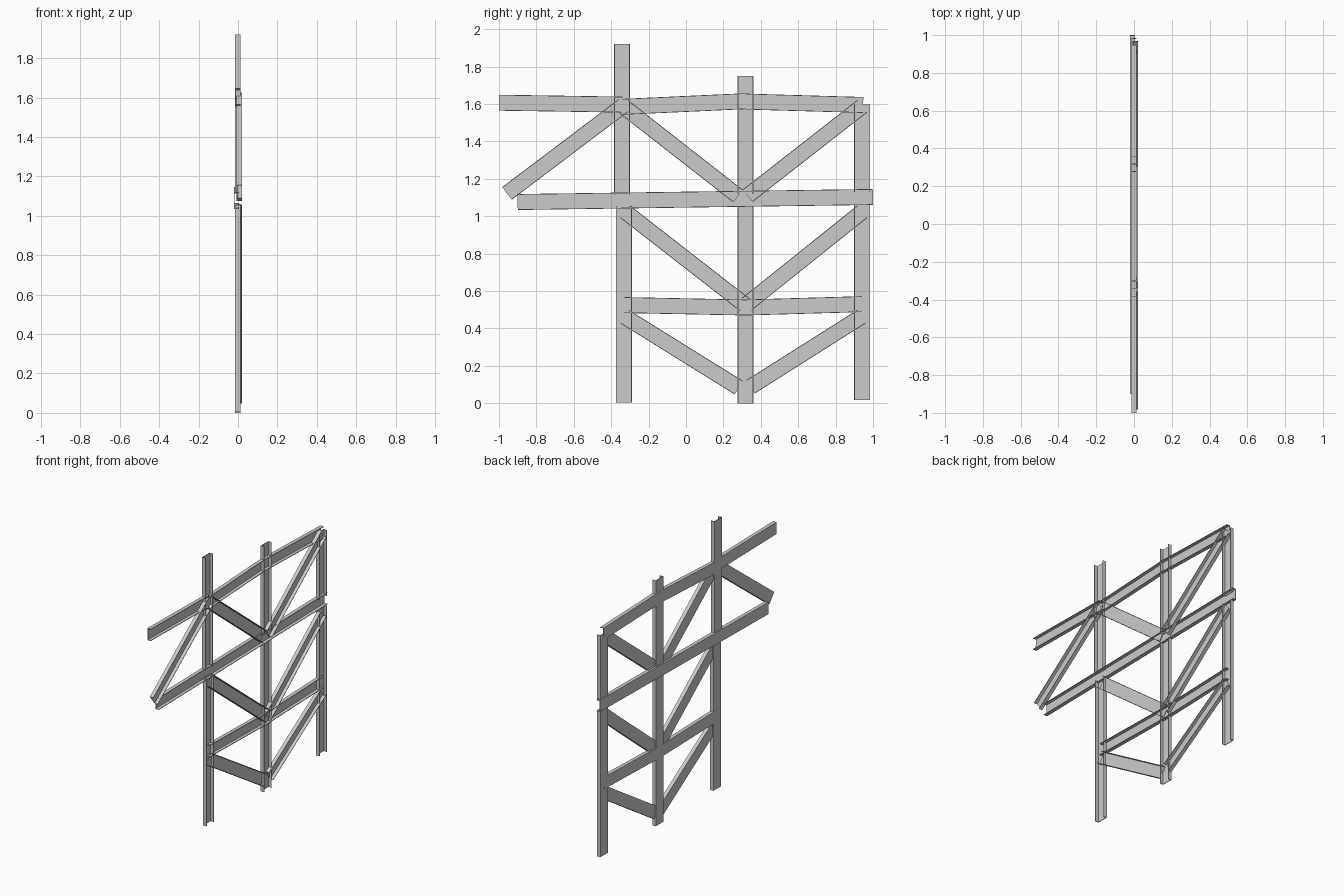
import bpy, bmesh
from mathutils import Vector

if "Cube" in bpy.data.objects:
    bpy.data.objects.remove(bpy.data.objects["Cube"])

W, D, T = 0.085, 0.027, 0.004   # channel width, depth, sheet thickness


def channel(name, a, b, x0):
    """U-channel from a to b (y, z), web at x0, open towards +x."""
    a, b = Vector((0, *a)), Vector((0, *b))
    side = Vector((1, 0, 0)).cross((b - a).normalized())
    h = W / 2
    profile = [(0, -h), (D, -h), (D, -h + T), (T, -h + T),
               (T, h - T), (D, h - T), (D, h), (0, h)]
    bm = bmesh.new()
    verts = [bm.verts.new(a + Vector((x0 + px, 0, 0)) + side * s) for px, s in profile]
    face = bm.faces.new(verts)
    ext = bmesh.ops.extrude_face_region(bm, geom=[face], use_keep_orig=True)
    moved = [g for g in ext["geom"] if isinstance(g, bmesh.types.BMVert)]
    bmesh.ops.translate(bm, verts=moved, vec=b - a)
    bmesh.ops.recalc_face_normals(bm, faces=bm.faces)
    mesh = bpy.data.meshes.new(name)
    bm.to_mesh(mesh)
    bm.free()
    obj = bpy.data.objects.new(name, mesh)
    bpy.context.collection.objects.link(obj)


# Upright posts: y, bottom, top
for name, y, z0, z1 in [
        ("lower_post_left", -0.332, 0.005, 1.055),
        ("lower_post_middle", 0.318, 0.0, 1.055),
        ("lower_post_right", 0.942, 0.018, 1.06),
        ("upper_post_left", -0.342, 1.117, 1.92),
        ("upper_post_middle", 0.318, 1.12, 1.75),
        ("upper_post_right", 0.942, 1.13, 1.598)]:
    channel(name, (y, z0), (y, z1), -0.014)

# Long floor beam behind the posts
channel("floor_beam", (-0.9, 1.076), (0.999, 1.103), -0.021)

# Slightly sagging horizontal rails
for name, a, b in [
        ("top_rail_left", (-1.0, 1.607), (-0.34, 1.597)),
        ("top_rail_middle", (-0.34, 1.585), (0.318, 1.615)),
        ("top_rail_right", (0.318, 1.613), (0.947, 1.595)),
        ("middle_rail_left", (-0.33, 0.525), (0.318, 0.512)),
        ("middle_rail_right", (0.318, 0.512), (0.94, 0.53))]:
    channel(name, a, b, -0.0145)

# Diagonal braces
for name, a, b in [
        ("top_brace_left", (-0.957, 1.122), (-0.335, 1.592)),
        ("top_brace_middle", (-0.335, 1.587), (0.278, 1.108)),
        ("top_brace_right", (0.33, 1.11), (0.942, 1.588)),
        ("middle_brace_left", (-0.325, 1.024), (0.315, 0.526)),
        ("middle_brace_right", (0.325, 0.53), (0.942, 1.024)),
        ("lower_brace_left", (-0.328, 0.463), (0.283, 0.083)),
        ("lower_brace_right", (0.345, 0.088), (0.938, 0.463))]:
    channel(name, a, b, -0.007)
